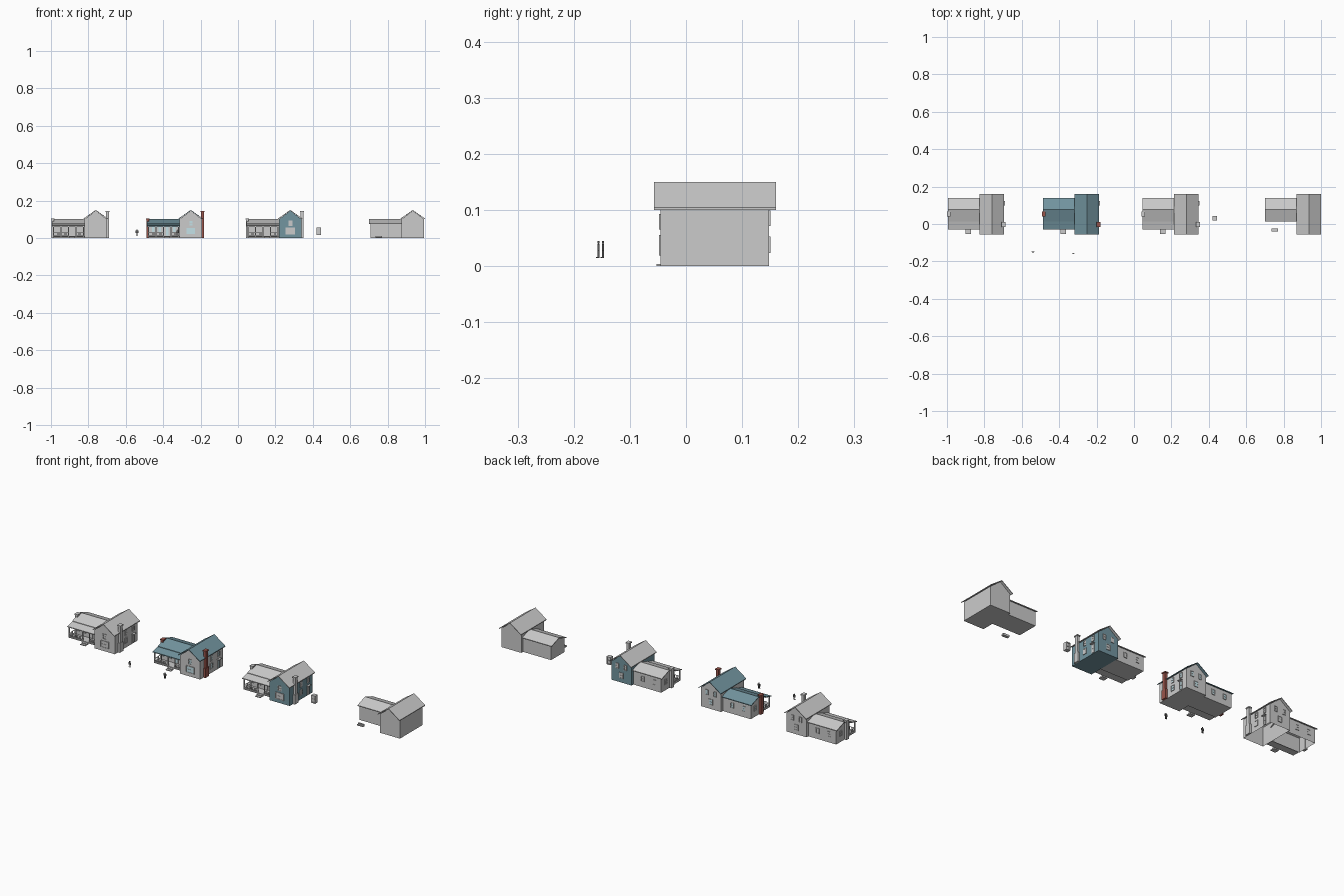
import bpy, bmesh
from mathutils import Vector


def material(name, rgb):
    m = bpy.data.materials.new(name)
    m.diffuse_color = (*rgb, 1)
    return m


TEAL = material("teal", (0.17, 0.30, 0.35))
BRICK = material("brick", (0.32, 0.09, 0.07))
PALE = material("pale", (0.68, 0.70, 0.70))
GLASS = material("glass", (0.55, 0.75, 0.80))
DARK = material("dark", (0.10, 0.10, 0.10))


def finish(name, bm, x0, mat):
    bmesh.ops.recalc_face_normals(bm, faces=bm.faces[:])
    me = bpy.data.meshes.new(name)
    bm.to_mesh(me)
    bm.free()
    ob = bpy.data.objects.new(name, me)
    ob.location.x = x0
    bpy.context.collection.objects.link(ob)
    if mat:
        me.materials.append(mat)
    return ob


def boxes(name, x0, items, mat=None):
    """One mesh from boxes given as (xmin, xmax, ymin, ymax, zmin, zmax)."""
    bm = bmesh.new()
    for a, b, c, d, e, f in items:
        vs = bmesh.ops.create_cube(bm, size=1)["verts"]
        for v in vs:
            v.co = Vector(((a + b) / 2 + v.co.x * (b - a),
                           (c + d) / 2 + v.co.y * (d - c),
                           (e + f) / 2 + v.co.z * (f - e)))
    return finish(name, bm, x0, mat)


def prism(name, x0, profile, axis, lo, hi, mat=None, open_bottom=False):
    """Extrude a (horizontal, z) profile along the x or y axis."""
    bm = bmesh.new()
    def at(p, t):
        return bm.verts.new((t, p[0], p[1]) if axis == "x" else (p[0], t, p[1]))
    a = [at(p, lo) for p in profile]
    b = [at(p, hi) for p in profile]
    n = len(profile)
    bm.faces.new(a)
    bm.faces.new(b[::-1])
    for i in range(n):
        j = (i + 1) % n
        bm.faces.new((a[i], b[i], b[j], a[j]))
    if open_bottom:
        low = [f for f in bm.faces if all(v.co.z < 1e-5 for v in f.verts)]
        bmesh.ops.delete(bm, geom=low, context="FACES_ONLY")
    return finish(name, bm, x0, mat)


def chevron(lo, hi, eave, ridge, t=0.004):
    mid = (lo + hi) / 2
    return [(lo, eave), (mid, ridge), (hi, eave), (hi, eave - t), (mid, ridge - t), (lo, eave - t)]


def gable(lo, hi, eave, ridge):
    return [(lo, 0), (hi, 0), (hi, eave), ((lo + hi) / 2, ridge), (lo, eave)]


def shell(x0, wall=None, roof=None, open_bottom=False):
    # tall cross block and low side wing with their roofs
    prism("main_walls", x0, gable(0.006, 0.125, 0.101, 0.146), "y", -0.045, 0.148, wall, open_bottom)
    prism("main_roof", x0, chevron(0, 0.131, 0.104, 0.150), "y", -0.057, 0.160, roof)
    wing_wall = PALE if wall == PALE else None
    prism("wing_walls", x0, gable(0.020, 0.133, 0.076, 0.096), "x", -0.160, 0.006, wing_wall, open_bottom)
    prism("wing_roof", x0, chevron(0.013, 0.140, 0.079, 0.101), "x", -0.168, 0.010, roof)


def windows(x0, frame, pane):
    # (wall side, wall coordinate, centre along the wall, centre z, width, height)
    spots = [("y", -0.045, 0.066, 0.079, 0.022, 0.027, -1), ("y", -0.045, 0.066, 0.037, 0.050, 0.036, -1),
             ("y", 0.020, -0.135, 0.045, 0.018, 0.032, -1), ("y", 0.020, -0.100, 0.045, 0.018, 0.032, -1),
             ("y", 0.020, -0.060, 0.037, 0.020, 0.050, -1), ("y", 0.020, -0.022, 0.045, 0.018, 0.032, -1),
             ("y", 0.133, -0.120, 0.045, 0.020, 0.028, 1), ("y", 0.133, -0.050, 0.045, 0.020, 0.028, 1),
             ("y", 0.148, 0.042, 0.085, 0.018, 0.028, 1), ("y", 0.148, 0.090, 0.085, 0.018, 0.028, 1),
             ("y", 0.148, 0.066, 0.038, 0.024, 0.030, 1),
             ("x", 0.125, 0.050, 0.080, 0.018, 0.028, 1), ("x", 0.125, 0.110, 0.080, 0.018, 0.028, 1),
             ("x", 0.125, 0.050, 0.038, 0.022, 0.030, 1), ("x", 0.125, 0.110, 0.026, 0.018, 0.046, 1),
             ("x", -0.160, 0.095, 0.045, 0.018, 0.028, -1)]
    frames, panes = [], []
    for axis, wall, c, z, w, h, s in spots:
        def place(u0, u1, z0, z1, depth):
            d = sorted((wall, wall + s * depth))
            return (*d, u0, u1, z0, z1) if axis == "x" else (u0, u1, *d, z0, z1)
        t = 0.0025
        l, r, b, p = c - w / 2, c + w / 2, z - h / 2, z + h / 2
        frames += [place(l, l + t, b, p, 0.003), place(r - t, r, b, p, 0.003),
                   place(l, r, b, b + t, 0.003), place(l, r, p - t, p, 0.003),
                   place(l, r, z - 0.0007, z + 0.0007, 0.002)]
        panes.append(place(l + t, r - t, b + t, p - t, 0.001))
    boxes("window_frames", x0, frames, frame)
    boxes("window_panes", x0, panes, pane)


def porch(x0, roof=None):
    # sloping roof, deck, steps, posts and railings
    prism("porch_roof", x0, [(0.020, 0.078), (-0.030, 0.066), (-0.030, 0.062), (0.020, 0.074)],
          "x", -0.168, 0.006, roof)
    boxes("porch_deck", x0, [(-0.163, 0.006, -0.027, 0.020, 0.006, 0.011)])
    boxes("porch_steps", x0, [(-0.075, -0.045, -0.053, -0.040, 0, 0.004),
                              (-0.075, -0.045, -0.040, -0.027, 0, 0.008)])
    xs = [-0.160, -0.120, -0.080, -0.040, 0.000]
    parts = [(x - 0.002, x + 0.002, -0.026, -0.022, 0.011, 0.066) for x in xs]
    parts += [(-0.163, 0.006, -0.026, -0.022, 0.060, 0.064)]
    boxes("porch_posts", x0, parts)
    rails = []
    for i in (0, 1, 3):
        rails += [(xs[i], xs[i + 1], -0.025, -0.023, z, z + 0.002) for z in (0.014, 0.028)]
        rails += [(xs[i] + k * 0.005 - 0.0005, xs[i] + k * 0.005 + 0.0005, -0.0245, -0.0235, 0.014, 0.028)
                  for k in range(1, 8)]
    rails += [(-0.161, -0.159, -0.024, 0.020, z, z + 0.002) for z in (0.014, 0.028)]
    rails += [(-0.1605, -0.1595, y / 1000 - 0.0005, y / 1000 + 0.0005, 0.014, 0.028) for y in range(-19, 19, 5)]
    boxes("porch_railings", x0, rails)


def chimneys(x0, mat=None):
    boxes("side_chimney", x0, [(0.125, 0.136, -0.017, 0.012, 0, 0.050), (0.121, 0.135, -0.012, 0.007, 0.050, 0.138),
                               (0.118, 0.138, -0.015, 0.010, 0.138, 0.144)], mat)
    boxes("wing_chimney", x0, [(-0.172, -0.158, 0.042, 0.064, 0, 0.100),
                               (-0.174, -0.154, 0.040, 0.066, 0.100, 0.105)], mat)
    # small door canopy on the right wall
    boxes("door_canopy", x0, [(0.125, 0.137, 0.098, 0.122, 0.051, 0.054)])


def person(x0, y):
    bits = [(s * 0.003 - 0.0015, s * 0.003 + 0.0015, y - 0.0015, y + 0.0015, 0.016, 0.029) for s in (-1, 1)]
    bits += [(s * 0.0065 - 0.001, s * 0.0065 + 0.001, y - 0.001, y + 0.001, 0.027, 0.039) for s in (-1, 1)]
    bits += [(s * 0.003 - 0.0017, s * 0.003 + 0.0017, y - 0.004, y + 0.002, 0.0145, 0.016) for s in (-1, 1)]
    bits += [(-0.005, 0.005, y - 0.002, y + 0.002, 0.028, 0.039),
             (-0.002, 0.002, y - 0.002, y + 0.002, 0.040, 0.045),
             (-0.001, 0.001, y - 0.001, y + 0.001, 0.039, 0.040)]
    boxes("standing_figure", x0, bits, DARK)


# three detailed houses
for x0, wall, roof, brick, frame, pane in (
        (-0.826, None, None, None, None, None),
        (-0.318, PALE, TEAL, BRICK, PALE, GLASS),
        (0.214, TEAL, None, None, None, PALE)):
    shell(x0, wall, roof, open_bottom=(x0 < -0.8))
    windows(x0, frame, pane)
    porch(x0, roof)
    chimneys(x0, brick)

# plain blocked-out house with a loose step
shell(0.869)
boxes("loose_step", 0.869, [(-0.134, -0.099, -0.040, -0.031, 0, 0.006), (-0.134, -0.099, -0.031, -0.025, 0, 0.011)])

# loose window unit beside the third house
boxes("loose_window_frame", 0.4325, [(-0.012, -0.008, 0.020, 0.042, 0.015, 0.056), (0.008, 0.012, 0.020, 0.042, 0.015, 0.056),
                                     (-0.012, 0.012, 0.020, 0.042, 0.015, 0.019), (-0.012, 0.012, 0.020, 0.042, 0.052, 0.056),
                                     (-0.008, 0.008, 0.022, 0.040, 0.034, 0.037)])
boxes("loose_window_pane", 0.4325, [(-0.008, 0.008, 0.024, 0.038, 0.019, 0.052)])

# two people standing out front
person(-0.540, -0.148)
person(-0.325, -0.156)
